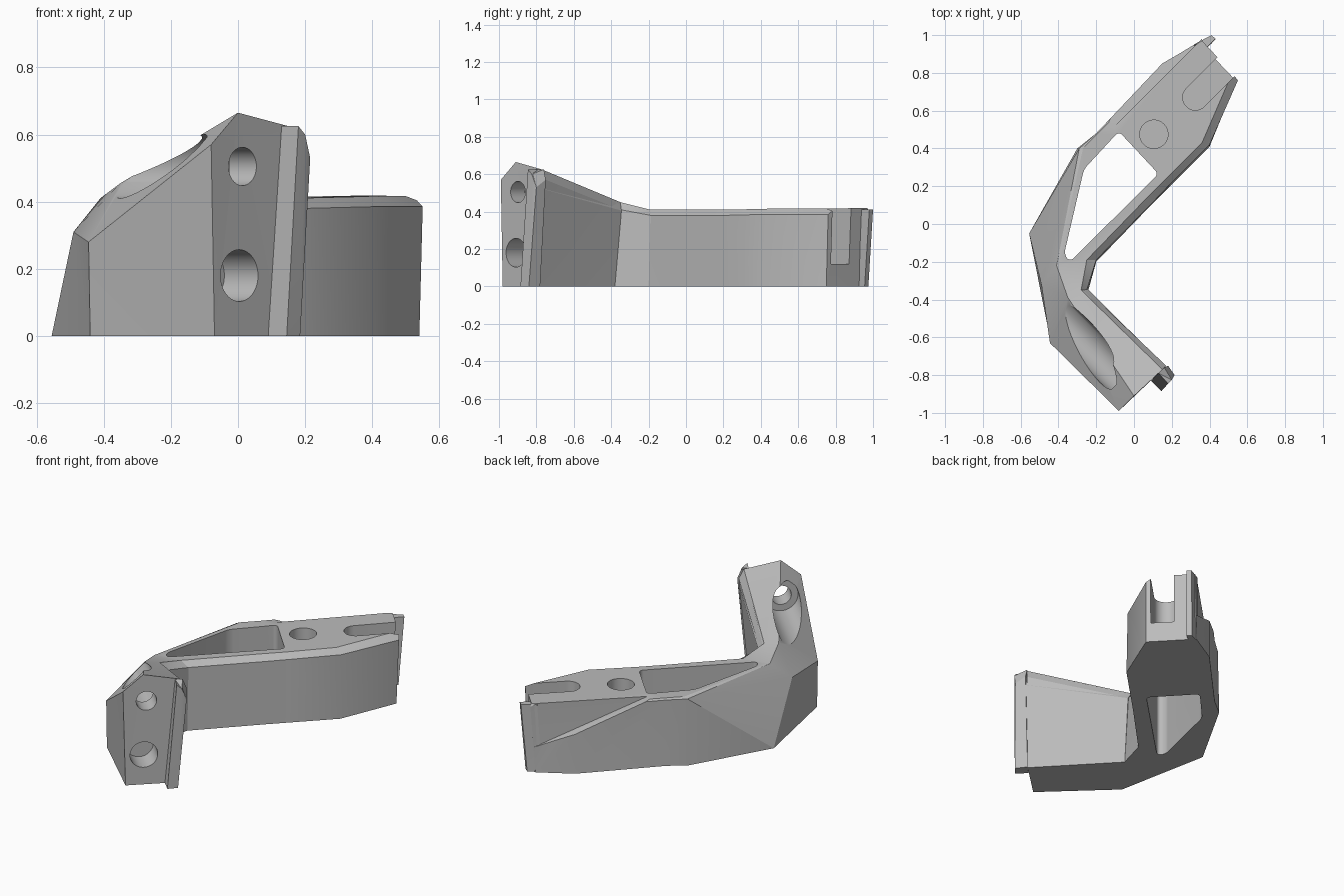
import bpy, bmesh, math
from mathutils import Vector

cube = bpy.data.objects.get("Cube")
if cube:
    bpy.data.objects.remove(cube, do_unlink=True)

grey = bpy.data.materials.new("plain_grey")
grey.use_nodes = True
tone = (0.5, 0.5, 0.5, 1)
grey.diffuse_color = tone
grey.node_tree.nodes["Principled BSDF"].inputs["Base Color"].default_value = tone


def make_object(name, bm):
    bmesh.ops.recalc_face_normals(bm, faces=bm.faces[:])
    mesh = bpy.data.meshes.new(name)
    bm.to_mesh(mesh)
    bm.free()
    mesh.materials.append(grey)
    obj = bpy.data.objects.new(name, mesh)
    bpy.context.collection.objects.link(obj)
    return obj


def loft(name, sections):
    """Skin closed cross-sections with matching point counts."""
    bm = bmesh.new()
    rings = [[bm.verts.new(p) for p in section] for section in sections]
    for a, b in zip(rings, rings[1:]):
        for i in range(len(a)):
            j = (i + 1) % len(a)
            bm.faces.new((a[i], a[j], b[j], b[i]))
    bm.faces.new(rings[0])
    bm.faces.new(rings[-1])
    bmesh.ops.triangulate(bm, faces=bm.faces[:])
    return make_object(name, bm)


def prism(name, outline, low, high, rounding=0):
    """Upright prism with optional rounded vertical corners."""
    bm = bmesh.new()
    base = bm.faces.new([bm.verts.new((x, y, low)) for x, y in outline])
    grown = bmesh.ops.extrude_face_region(bm, geom=[base])["geom"]
    top = [v for v in grown if isinstance(v, bmesh.types.BMVert)]
    bmesh.ops.translate(bm, vec=(0, 0, high - low), verts=top)
    if rounding:
        upright = [e for e in bm.edges
                   if abs(e.verts[0].co.z - e.verts[1].co.z) > 0.01]
        bmesh.ops.bevel(bm, geom=upright, offset=rounding, segments=8,
                        profile=0.5, affect="EDGES")
    return make_object(name, bm)


def rod(name, start, end, radius):
    """Cylinder between two points."""
    start, end = Vector(start), Vector(end)
    axis = end - start
    bpy.ops.mesh.primitive_cylinder_add(vertices=48, radius=radius,
                                        depth=axis.length,
                                        location=(start + end) / 2)
    obj = bpy.context.object
    obj.name = name
    obj.rotation_euler = axis.to_track_quat("Z", "Y").to_euler()
    obj.data.materials.append(grey)
    return obj


def carve(body, cutter):
    cutter.hide_render = True
    bpy.context.view_layer.update()
    mod = body.modifiers.new("cut", "BOOLEAN")
    mod.operation = "DIFFERENCE"
    mod.solver = "EXACT"
    mod.object = cutter
    bpy.context.view_layer.objects.active = body
    bpy.ops.object.modifier_apply(modifier=mod.name)
    bpy.data.objects.remove(cutter, do_unlink=True)


# Body: outer foot, outer edge, ridge, chamfer top, inner edge, inner foot
bracket_body = loft("bracket_body", [
    [(-.07, -.98, 0), (-.08, -.99, .57), (0, -.91, .665),
     (.15, -.77, .625), (.17, -.75, .57), (.13, -.79, 0)],
    [(-.44, -.63, 0), (-.445, -.63, .28), (-.35, -.39, .455),
     (-.28, -.35, .45), (-.25, -.35, .41), (-.25, -.38, 0)],
    [(-.555, -.05, 0), (-.49, -.32, .31), (-.41, -.22, .41),
     (-.25, -.19, .41), (-.2, -.19, .38), (-.2, -.2, 0)],
    [(-.3, .4, 0), (-.29, .4, .4), (-.27, .4, .41),
     (.06, .13, .41), (.1, .115, .38), (.1, .11, 0)],
    [(-.2, .48, 0), (-.2, .48, .4), (-.19, .48, .41),
     (.16, .23, .41), (.2, .22, .38), (.2, .21, 0)],
    [(.15, .85, 0), (.15, .85, .4), (.16, .84, .415),
     (.36, .43, .415), (.4, .42, .385), (.4, .41, 0)],
    [(.34, .96, 0), (.36, .98, .4), (.36, .97, .418),
     (.52, .8, .418), (.55, .76, .385), (.54, .75, 0)],
])

# Upright lip at the front end, leaning with the inner wall
front_lip = loft("front_lip", [
    [(.09, -.83, 0), (.13, -.79, .625), (.16, -.76, .625),
     (.18, -.75, .57), (.14, -.78, 0)],
    [(.145, -.885, 0), (.18, -.845, .625), (.2, -.825, .6),
     (.215, -.8, .53), (.185, -.84, 0)],
])
inner_rib = loft("inner_rib", [
    [(.13, -.79, 0), (.15, -.77, .625), (.2, -.82, .6),
     (.215, -.8, .53), (.185, -.84, 0)],
    [(-.26, -.39, 0), (-.28, -.36, .45), (-.27, -.35, .44),
     (-.245, -.345, .405), (-.25, -.38, 0)],
])

# Thin lip at the back end
back_lip = loft("back_lip", [
    [(.31, .94, 0), (.33, .957, .41), (.36, .91, .41), (.34, .9, 0)],
    [(.385, .975, 0), (.41, 1, .41), (.432, .98, .41), (.41, .955, 0)],
])

# Window, blind hole and open slot in the long arm
carve(bracket_body, prism("window_cutter", [
    (-.08, .49), (.13, .265), (-.34, -.2), (-.37, -.16), (-.265, .29)],
    -.1, .8, .025))
carve(bracket_body, rod("round_hole_cutter", (.105, .475, .1),
                        (.105, .475, .7), .075))
carve(bracket_body, prism("slot_cutter", [
    (.7, 1.14), (.23, .67), (.325, .575), (.795, 1.045)], .12, .7, .066))

# Tapering shelf along the outer wall
carve(bracket_body, loft("shelf_cutter", [
    [(-.12, .5, .42), (-.12, .5, .6), (-.35, .73, .6), (-.35, .73, .4)],
    [(.37, .99, .14), (.37, .99, .6), (.14, 1.22, .6), (.14, 1.22, .1)],
]))

# Screw holes in the short arm, the upper one with a long relief
carve(bracket_body, rod("upper_hole_cutter", (.115, -1, .505),
                        (-.115, -.77, .505), .057))
carve(bracket_body, rod("relief_cutter", (-.065, -.82, .505),
                        (-.565, -.32, .505), .095))
carve(bracket_body, rod("lower_hole_cutter", (.105, -1.01, .18),
                        (-.095, -.81, .18), .077))

for part in (bracket_body, front_lip, inner_rib, back_lip):
    bpy.ops.object.select_all(action="DESELECT")
    part.select_set(True)
    bpy.context.view_layer.objects.active = part
    bpy.ops.object.shade_smooth_by_angle(angle=math.radians(25))
